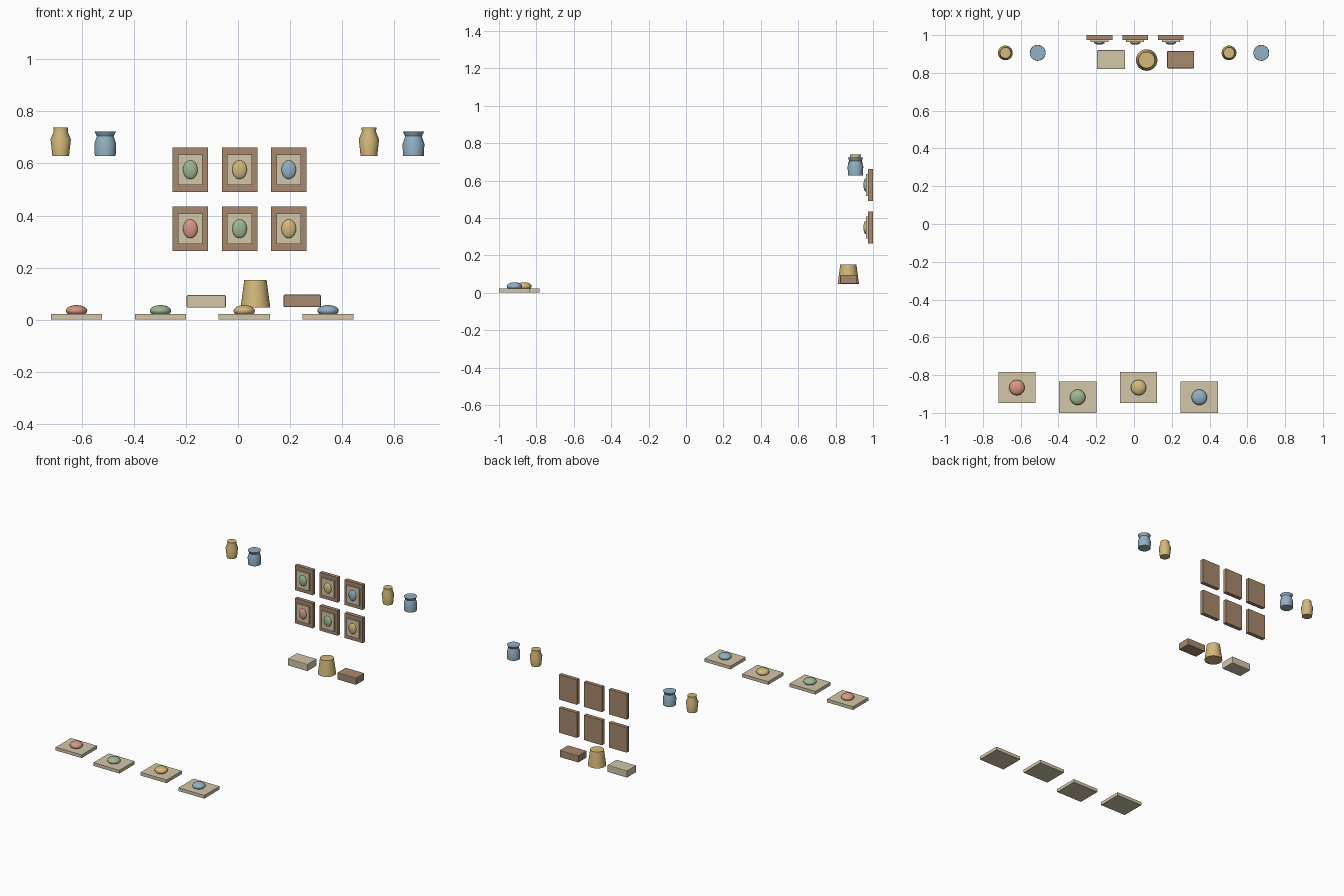
import bpy, bmesh, math
from mathutils import Matrix

if "Cube" in bpy.data.objects:
    bpy.data.objects.remove(bpy.data.objects["Cube"])


def material(name, rgb):
    m = bpy.data.materials.new(name)
    lin = [((c / 255 + 0.055) / 1.055) ** 2.4 for c in rgb]
    m.diffuse_color = (*lin, 1)
    m.use_nodes = True
    m.node_tree.nodes["Principled BSDF"].inputs["Base Color"].default_value = m.diffuse_color
    return m


CREAM = material("cream", (212, 199, 170))
BROWN = material("brown", (167, 137, 110))
YELLOW = material("ochre", (212, 185, 122))
BLUE = material("dusty_blue", (146, 176, 196))
GREEN = material("sage_green", (156, 184, 148))
RED = material("coral_red", (216, 150, 132))


def finish(name, bm, mat, smooth=False):
    me = bpy.data.meshes.new(name)
    bmesh.ops.recalc_face_normals(bm, faces=bm.faces)
    bm.to_mesh(me)
    bm.free()
    me.materials.append(mat)
    ob = bpy.data.objects.new(name, me)
    bpy.context.collection.objects.link(ob)
    if smooth:
        bpy.ops.object.select_all(action='DESELECT')
        ob.select_set(True)
        bpy.context.view_layer.objects.active = ob
        bpy.ops.object.shade_smooth_by_angle(angle=math.radians(35))
    return ob


def box(name, mat, centre, size, bevel=0):
    bm = bmesh.new()
    bmesh.ops.create_cube(bm, size=1, matrix=Matrix.LocRotScale(centre, None, size))
    if bevel:
        bmesh.ops.bevel(bm, geom=bm.edges[:], offset=bevel, segments=2,
                        profile=0.5, affect='EDGES')
    return finish(name, bm, mat)


def ellipsoid(name, mat, centre, radii):
    bm = bmesh.new()
    bmesh.ops.create_uvsphere(bm, u_segments=32, v_segments=16, radius=1,
                              matrix=Matrix.LocRotScale(centre, None, radii))
    return finish(name, bm, mat, True)


def lathe(name, mat, centre, profile):
    """Closed body turned around a vertical axis from (radius, z) points."""
    bm = bmesh.new()
    n = 32
    rings = [[bm.verts.new((centre[0] + r * math.cos(2 * math.pi * i / n),
                            centre[1] + r * math.sin(2 * math.pi * i / n), z))
              for i in range(n)] for r, z in profile]
    for a, b in zip(rings, rings[1:]):
        for i in range(n):
            bm.faces.new((a[i], a[(i + 1) % n], b[(i + 1) % n], b[i]))
    bm.faces.new(rings[0])
    bm.faces.new(rings[-1])
    return finish(name, bm, mat, True)


# wall pictures: frame, raised panel and oval medallion
rows = [(0.576, (GREEN, YELLOW, BLUE)), (0.349, (RED, GREEN, YELLOW))]
for z, colours in rows:
    for x, colour in zip((-0.183, 0.006, 0.195), colours):
        box("picture_frame", BROWN, (x, 0.987, z), (0.136, 0.026, 0.171))
        box("picture_panel", CREAM, (x, 0.970, z), (0.095, 0.014, 0.118))
        ellipsoid("picture_medallion", colour, (x, 0.962, z), (0.028, 0.013, 0.036))

# floor trays with a flattened pebble on each
for x, y, colour in ((-0.62, -0.866, RED), (-0.298, -0.9175, GREEN),
                     (0.024, -0.866, YELLOW), (0.346, -0.9175, BLUE)):
    box("tray", CREAM, (x, y, 0.011), (0.197, 0.165, 0.022))
    ellipsoid("tray_pebble", colour, (x, y, 0.034), (0.041, 0.041, 0.022))

# two pairs of small vases
tall = [(0.032, 0.628), (0.039, 0.693), (0.027, 0.722), (0.029, 0.738)]
wide = [(0.040, 0.628), (0.042, 0.675), (0.032, 0.705), (0.041, 0.722)]
for x in (-0.681, 0.503):
    lathe("tall_vase", YELLOW, (x, 0.906), tall)
    lathe("wide_vase", BLUE, (x + 0.171, 0.906), wide)

# low display: cream box, tapered cup, brown box
box("cream_box", CREAM, (-0.122, 0.87, 0.070), (0.150, 0.100, 0.048), 0.004)
lathe("tapered_cup", YELLOW, (0.067, 0.868), [(0.057, 0.046), (0.043, 0.152)])
box("brown_box", BROWN, (0.247, 0.87, 0.072), (0.143, 0.091, 0.048), 0.004)
